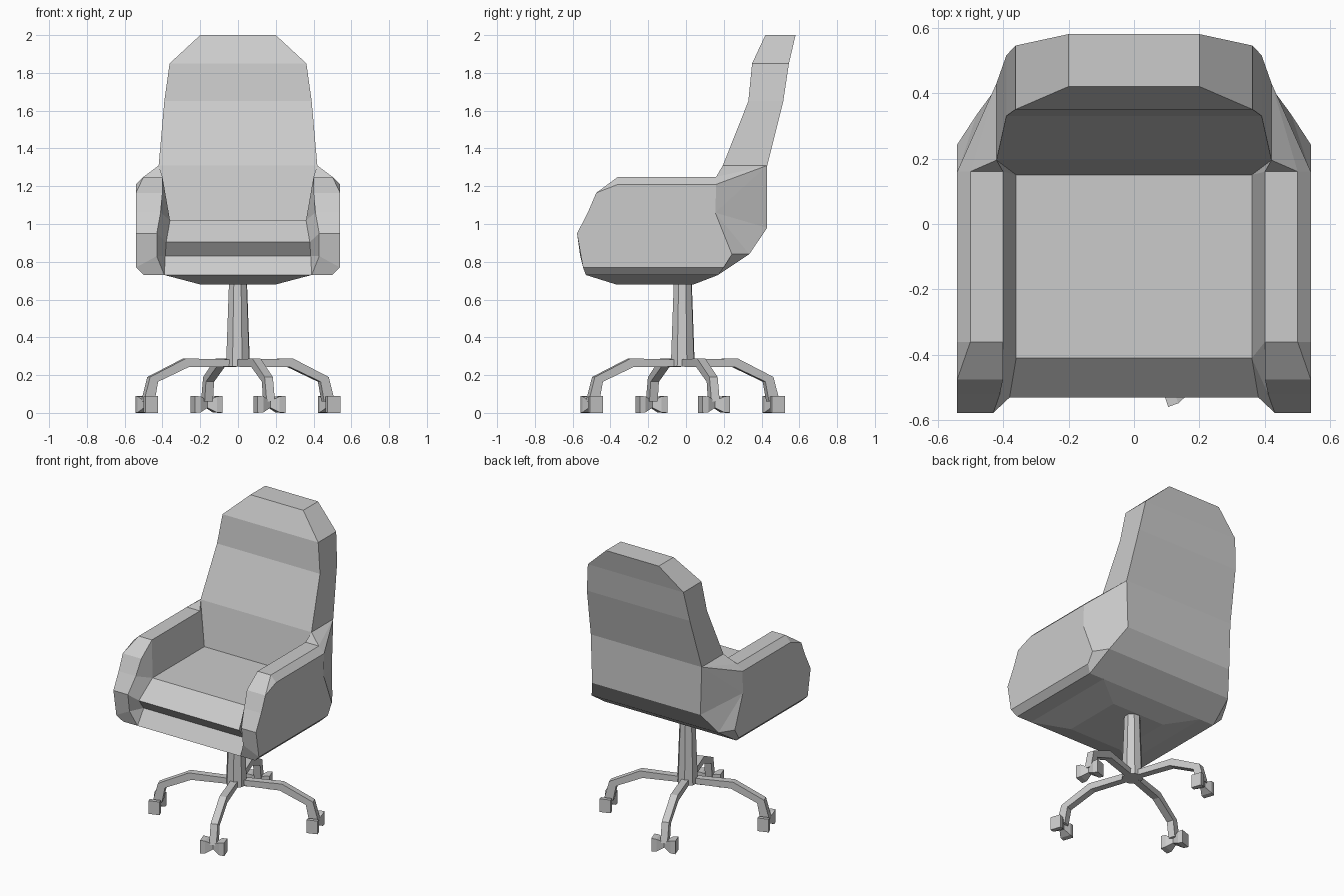
import bpy, bmesh
from math import sin, cos, pi, radians
from mathutils import Matrix, Vector

if "Cube" in bpy.data.objects:
    bpy.data.objects.remove(bpy.data.objects["Cube"])


def finish(name, bm):
    bmesh.ops.remove_doubles(bm, verts=bm.verts, dist=0.0005)
    bmesh.ops.recalc_face_normals(bm, faces=bm.faces)
    me = bpy.data.meshes.new(name)
    bm.to_mesh(me)
    bm.free()
    ob = bpy.data.objects.new(name, me)
    bpy.context.collection.objects.link(ob)
    return ob


def loft(name, rings, matrix=Matrix()):
    """Bridge equal-sized rings of points and cap both ends."""
    bm = bmesh.new()
    vs = [[bm.verts.new(matrix @ Vector(p)) for p in r] for r in rings]
    n = len(rings[0])
    for a, b in zip(vs, vs[1:]):
        for i in range(n):
            j = (i + 1) % n
            bm.faces.new((a[i], a[j], b[j], b[i]))
    bm.faces.new(vs[0])
    bm.faces.new(vs[-1])
    return finish(name, bm)


# Upholstered body: centre panels span x, side panels are mirrored
body = bmesh.new()


def mir(p):
    return (-p[0], p[1], p[2])


def face(*pts):
    body.faces.new([body.verts.new(p) for p in pts])


def side(*pts):
    face(*pts)
    face(*[mir(p) for p in pts])


# Shared corner points where arm, back and base meet
arm_in, arm_top, arm_out = (.40, .16, 1.25), (.50, .16, 1.25), (.54, .16, 1.21)
waist, heel, heel_low = (.54, .155, 1.06), (.54, .243, .84), (.54, .20, .77)
base_out, base_in = (.50, .17, .73), (.39, .17, .73)
back_f, back_r = (.42, .195, 1.31), (.42, .43, 1.31)
tail, tail_low = (.41, .43, .98), (.48, .335, .84)

# Centre loop: seat, underside, rear, backrest
seat = [(.36, .15, 1.02), (.36, -.41, 1.02), (.38, -.53, .905),
        (.385, -.47, .83), (.39, -.53, .73)]
under = [(.20, -.37, .68), (.20, .04, .68)]
rear = [(.39, .515, 1.65), (.362, .545, 1.85), (.20, .58, 2.0)]
front = [(.39, .33, 1.65), (.362, .35, 1.85), (.20, .42, 2.0)]
loop = ([back_f] + seat + under + [base_in, tail_low, tail, back_r]
        + rear + front[::-1])
for a, b in zip(loop, loop[1:] + loop[:1]):
    face(a, b, mir(b), mir(a))

# Backrest edges and sloped underside edges
fr, re = [back_f] + front, [back_r] + rear
for i in range(3):
    side(fr[i], fr[i + 1], re[i + 1], re[i])
side(seat[4], under[0], under[1], base_in)

# Armrest band: over the top, down the front, along the bottom
inner = [arm_in, (.40, -.36, 1.25), (.40, -.475, 1.165), (.41, -.52, 1.06),
         (.43, -.577, .95), (.43, -.56, .83), seat[4], base_in]
outer = [arm_top, (.50, -.36, 1.25), (.54, -.475, 1.165), (.54, -.52, 1.06),
         (.54, -.577, .95), (.54, -.545, .77), (.50, -.53, .73), base_out]
for i in range(7):
    side(inner[i], inner[i + 1], outer[i + 1], outer[i])

# Armrest outer wall with chamfers
edge = (.54, -.36, 1.21)
side(arm_out, edge, *outer[2:6], heel_low, heel, waist)
side(arm_top, outer[1], edge, arm_out)
side(outer[1], outer[2], edge)
side(outer[5], outer[6], base_out, heel_low)

# Armrest inner wall
side(arm_in, inner[1], seat[1], seat[0])
side(inner[1], inner[2], inner[3], seat[1])
side(inner[3], inner[4], seat[2], seat[1])
side(inner[4], inner[5], seat[3], seat[2])
side(inner[5], inner[6], seat[3])
side(arm_in, back_f, seat[0])

# Faceted corners between armrests and back
side(arm_in, arm_top, back_f)
side(arm_top, back_r, back_f)
side(arm_top, arm_out, back_r)
side(arm_out, waist, back_r)
side(waist, tail, back_r)
side(waist, tail_low, tail)
side(waist, heel, tail_low)
side(heel, heel_low, base_out, tail_low)
side(base_out, base_in, tail_low)
finish("seat_body", body)

# Tapered column
CY = -.017
loft("column", [[(r * cos(k * pi / 4 + .33), CY + r * sin(k * pi / 4 + .33), z)
                 for k in range(8)] for r, z in ((.067, .245), (.05, .70))])

# Four bent legs with casters
top = [(.03, .283), (.30, .288), (.50, .19), (.535, .06)]
low = [(.03, .245), (.285, .242), (.455, .165), (.475, .06)]
W = .023
# caster sections: offset along axle, half depth, half height
sections = [(-.0775, .036, .045), (-.045, .036, .042), (0, .016, .018),
            (.045, .036, .042), (.0775, .036, .045)]
for k in range(4):
    m = Matrix.Translation((0, CY, 0)) @ Matrix.Rotation(radians(19) + k * pi / 2, 4, 'Z')
    loft(f"leg_{k + 1}",
         [[(a, -W, b), (a, W, b), (c, W, d), (c, -W, d)]
          for (a, b), (c, d) in zip(top, low)], m)
    loft(f"caster_{k + 1}",
         [[(.51 + sx * d, t, .045 + sz * h)
           for sx, sz in ((-1, -1), (1, -1), (1, 1), (-1, 1))]
          for t, d, h in sections], m)
